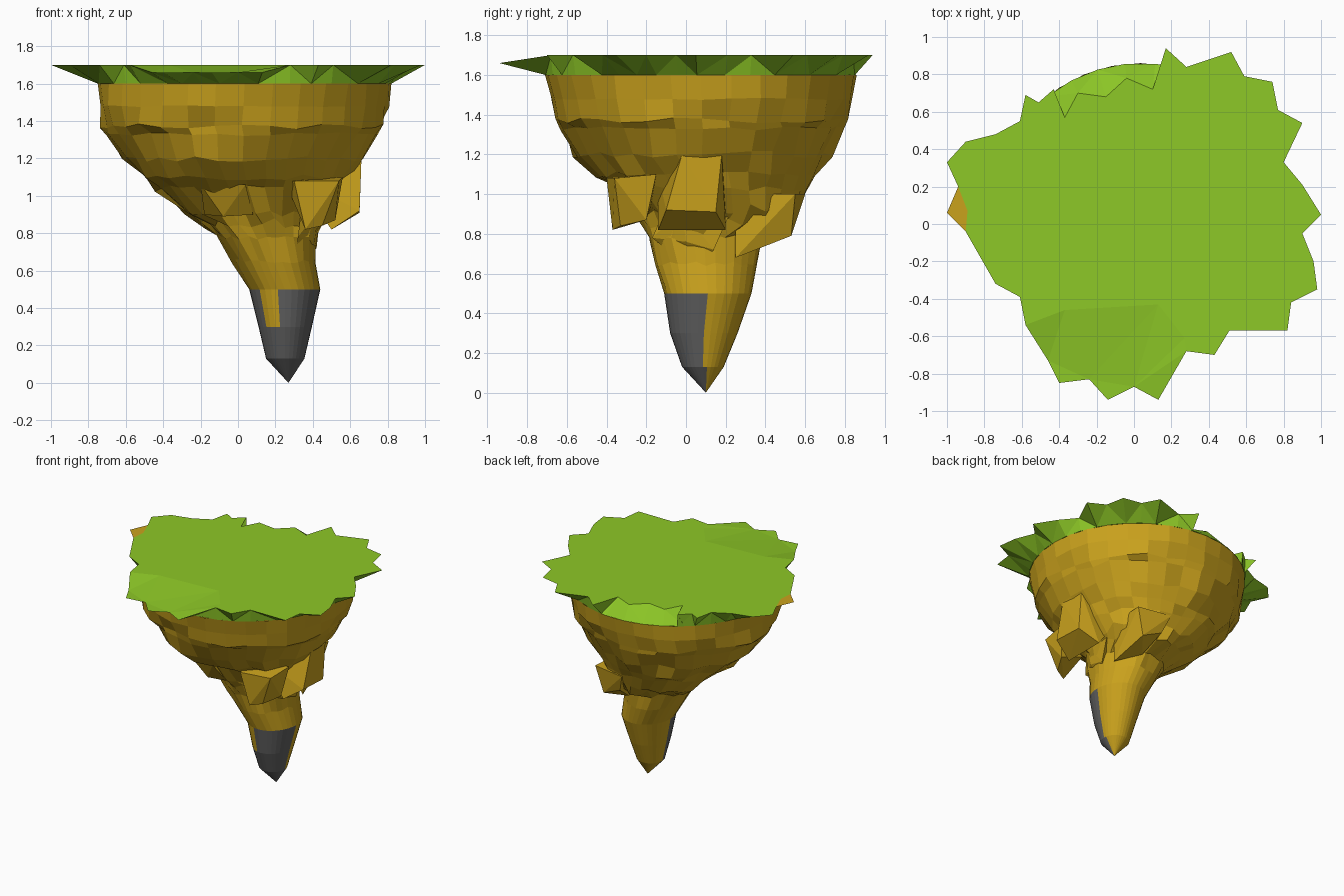
import bpy, bmesh, math, random
from mathutils import Vector

if "Cube" in bpy.data.objects:
    bpy.data.objects.remove(bpy.data.objects["Cube"])

random.seed(7)


def material(name, rgb):
    m = bpy.data.materials.new(name)
    m.diffuse_color = (*rgb, 1)
    m.use_nodes = True
    m.node_tree.nodes["Principled BSDF"].inputs["Base Color"].default_value = m.diffuse_color
    return m


GRASS = material("grass", (0.27, 0.58, 0.02))
EARTH = material("earth", (0.59, 0.36, 0.012))
STONE = material("stone", (0.12, 0.12, 0.12))


def finish(name, bm, mats):
    bmesh.ops.recalc_face_normals(bm, faces=bm.faces)
    me = bpy.data.meshes.new(name)
    bm.to_mesh(me)
    bm.free()
    for m in mats:
        me.materials.append(m)
    ob = bpy.data.objects.new(name, me)
    bpy.context.collection.objects.link(ob)
    return ob


# Grass cap: ragged outline, clockwise from the back left
RIM_X, RIM_Y, RIM_R = 0.035, 0.075, 0.785
outline = [(-.58, .69), (-.51, .65), (-.43, .72), (-.37, .57), (-.30, .70), (-.15, .68),
           (-.04, .78), (.10, .72), (.17, .94), (.28, .84), (.52, .92), (.59, .79),
           (.74, .76), (.77, .61), (.90, .54), (.80, .33), (.90, .21), (1, .05),
           (.90, -.05), (.96, -.20), (.98, -.35), (.84, -.42), (.82, -.57), (.51, -.57),
           (.43, -.70), (.28, -.68), (.13, -.94), (0, -.87), (-.14, -.94), (-.24, -.83),
           (-.40, -.85), (-.46, -.73), (-.58, -.54), (-.61, -.39), (-.74, -.32),
           (-.90, -.04), (-1, .06), (-.94, .20), (-1, .33), (-.90, .44), (-.74, .48),
           (-.61, .55)]
DIP0, DIP1, BARE = 25, 32, 36
bm = bmesh.new()
top = [bm.verts.new((x, y, 1.66 if DIP0 < i < DIP1 else 1.7))
       for i, (x, y) in enumerate(outline)]
fold = [bm.verts.new((x, y, 1.7)) for x, y in
        [(.27, -.61), (.13, -.43), (-.14, -.29), (-.37, -.46), (-.48, -.39)]]
notch = bm.verts.new((-.89, .07, 1.7))
bm.faces.new(top[:DIP0 + 1] + fold + top[DIP1:BARE] + [notch] + top[BARE + 1:])
bm.faces.new(top[DIP0:DIP1 + 1] + fold[::-1])
bare = bm.faces.new([top[BARE - 1], top[BARE], top[BARE + 1], notch])
bare.material_index = 1
# Sloping underside of the grass, down to the round rim
rim = []
for x, y in outline:
    a = math.atan2(y - RIM_Y, x - RIM_X)
    rim.append(bm.verts.new((RIM_X + RIM_R * math.cos(a), RIM_Y + RIM_R * math.sin(a), 1.6)))
n = len(top)
for i in range(n):
    j = (i + 1) % n
    bm.faces.new((top[i], top[j], rim[j], rim[i]))
bmesh.ops.triangulate(bm, faces=bm.faces)
finish("grass_cap", bm, [GRASS, EARTH])

# Earth body: z, x range, y range of each ring, and roughness
N = 32
rings = [(1.60, -.75, .82, -.71, .86, 0), (1.48, -.75, .81, -.69, .85, .02),
         (1.37, -.75, .79, -.65, .81, .05), (1.33, -.70, .76, -.63, .80, .04),
         (1.20, -.63, .68, -.57, .73, .06), (1.10, -.53, .62, -.47, .68, .06),
         (1.04, -.46, .56, -.38, .64, .08), (.92, -.31, .50, -.27, .59, .10),
         (.85, -.20, .46, -.22, .52, .10), (.78, -.11, .42, -.20, .38, .06),
         (.65, -.03, .42, -.16, .36, .04), (.50, .06, .44, -.11, .33, .0),
         (.30, .11, .395, -.08, .26, .0), (.13, .15, .355, -.02, .19, 0)]
bm = bmesh.new()
loops = []
for z, x0, x1, y0, y1, rough in rings:
    loop, k = [], 1
    for i in range(N):
        if i % 2 == 0 or random.random() < .3:
            k = 1 + rough * random.uniform(-1, .35)
        a = 2 * math.pi * i / N
        loop.append(bm.verts.new(((x0 + x1) / 2 + k * (x1 - x0) / 2 * math.cos(a),
                                  (y0 + y1) / 2 + k * (y1 - y0) / 2 * math.sin(a),
                                  z + rough * random.uniform(-.3, .3))))
    loops.append(loop)
tip = bm.verts.new((.27, .10, 0))
for up, low in zip(loops, loops[1:]):
    for i in range(N):
        j = (i + 1) % N
        bm.faces.new((up[i], up[j], low[j], low[i]))
for i in range(N):
    bm.faces.new((loops[-1][i], loops[-1][(i + 1) % N], tip))
# Stone covers the front half of the spike, with one earth slit
for f in bm.faces:
    c = f.calc_center_median()
    if c.z < .5 and c.y < .1:
        slit = .14 < c.x < .205 and c.z > .3 and c.y < 0
        f.material_index = 0 if slit else 1
finish("earth_body", bm, [EARTH, STONE])


# Rock outcrops hanging around the neck
def crag(name, points):
    bm = bmesh.new()
    for p in points:
        bm.verts.new(Vector(p))
    bmesh.ops.convex_hull(bm, input=bm.verts)
    finish(name, bm, [EARTH])


crag("right_crag", [(.66, -.02, 1.2), (.65, .18, 1.2), (.65, -.10, .92), (.65, .15, .91),
                    (.50, -.14, .82), (.50, .20, .82), (.30, -.14, 1.1), (.30, .20, 1.1)])
crag("front_right_crag", [(.30, -.40, 1.08), (.54, -.36, 1.08), (.36, -.37, .82),
                          (.45, -.33, .84), (.52, -.20, .87), (.34, -.18, .93),
                          (.25, -.20, 1.08), (.56, -.15, 1.1)])
crag("back_crag", [(.15, .60, 1.0), (.42, .55, 1.0), (.20, .55, .86), (.36, .53, .79),
                   (.24, .38, .74), (.40, .25, .68), (.40, .25, 1.0), (.15, .30, 1.0)])
crag("front_crag", [(-.20, -.33, 1.06), (.04, -.38, 1.06), (-.08, -.27, .89),
                    (.08, -.26, .90), (-.18, -.15, .90), (.06, -.1, 1.0)])
crag("neck_crag", [(.34, -.10, .94), (.43, -.02, .92), (.44, .22, .90), (.41, .0, .76),
                   (.42, .14, .72), (.30, .05, .60), (.32, -.17, .78)])
